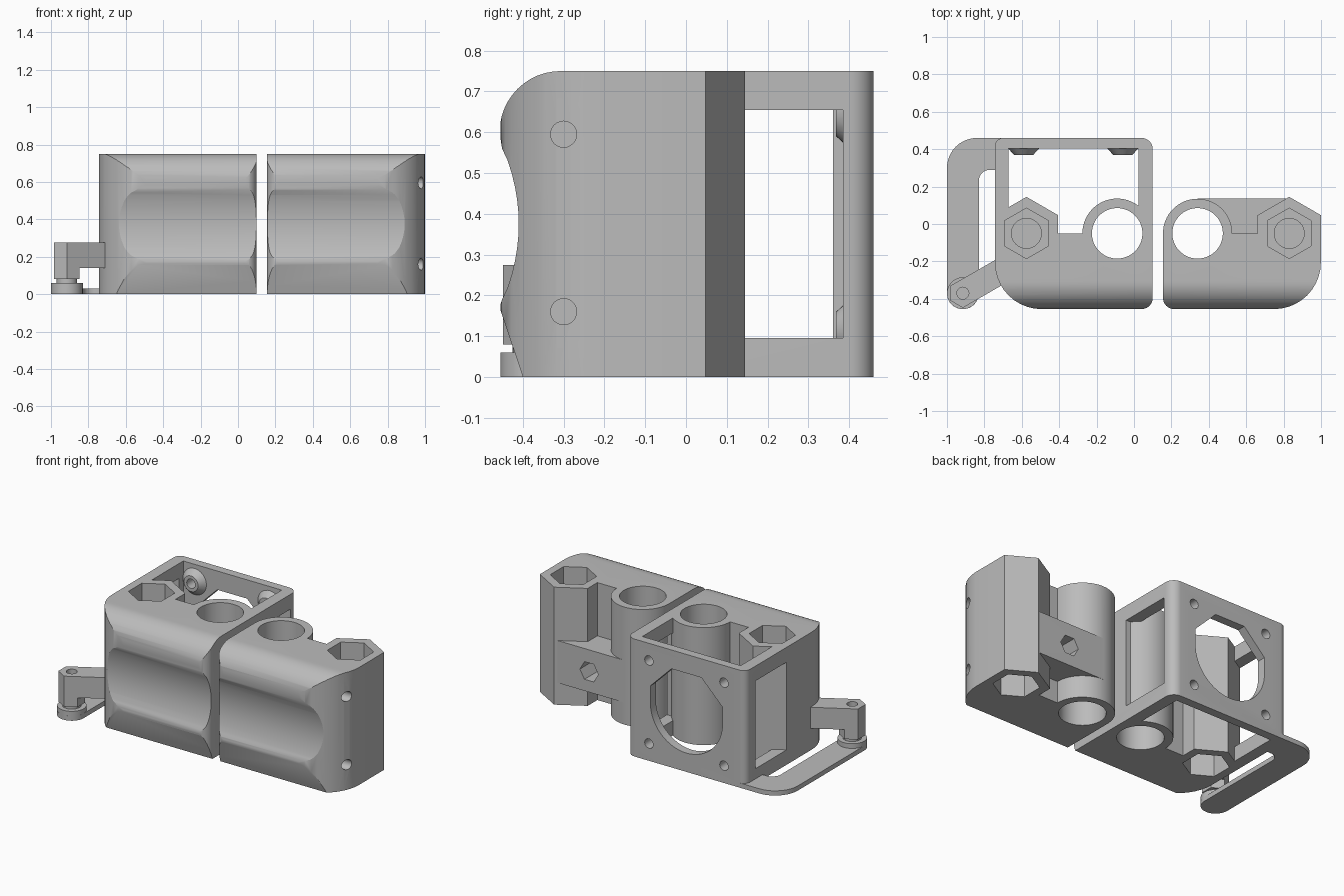
import bpy, bmesh, math
from mathutils import Vector, Matrix

cube = bpy.data.objects.get("Cube")
if cube:
    bpy.data.objects.remove(cube)

grey = bpy.data.materials.new("plain grey")
grey.use_nodes = True
grey.diffuse_color = (0.5, 0.5, 0.5, 1)
grey.node_tree.nodes["Principled BSDF"].inputs["Base Color"].default_value = (0.5, 0.5, 0.5, 1)

H = 0.75        # overall height
ROD_Y = -0.05   # line of the rods and nut columns
MID = H / 2


def rounded(corners, steps=10):
    """Polygon from (x, y, radius) corners, each replaced by a tangent arc."""
    out = []
    n = len(corners)
    for i, (x, y, r) in enumerate(corners):
        p = Vector((x, y))
        if r == 0:
            out.append(p)
            continue
        a = (Vector(corners[i - 1][:2]) - p).normalized()
        b = (Vector(corners[(i + 1) % n][:2]) - p).normalized()
        half = a.angle(b) / 2
        centre = p + (a + b).normalized() * r / math.sin(half)
        start = p + a * r / math.tan(half) - centre
        end = p + b * r / math.tan(half) - centre
        sweep = math.atan2(start.x * end.y - start.y * end.x, start.dot(end))
        out += [centre + Matrix.Rotation(sweep * k / steps, 2) @ start for k in range(steps + 1)]
    return out


def circle(x, y, r, n=48, turn=0.0):
    return [Vector((x + r * math.cos(turn + math.tau * k / n),
                    y + r * math.sin(turn + math.tau * k / n))) for k in range(n)]


def hexagon(x, y, r):
    return circle(x, y, r, 6, math.pi / 6)


def rect(x0, x1, y0, y1):
    return [Vector(p) for p in ((x0, y0), (x1, y0), (x1, y1), (x0, y1))]


def prism(name, outline, lo, hi, axis="z", taper=None):
    """Extrude an outline along an axis; taper gives a second outline for the far end."""
    def place(p, d):
        return {"z": (p[0], p[1], d), "x": (d, p[0], p[1]), "y": (p[0], d, p[1])}[axis]
    bm = bmesh.new()
    low = [bm.verts.new(place(p, lo)) for p in outline]
    high = [bm.verts.new(place(p, hi)) for p in (taper or outline)]
    bm.faces.new(low)
    bm.faces.new(high)
    for i in range(len(low)):
        bm.faces.new((low[i - 1], low[i], high[i], high[i - 1]))
    bmesh.ops.recalc_face_normals(bm, faces=bm.faces)
    mesh = bpy.data.meshes.new(name)
    bm.to_mesh(mesh)
    bm.free()
    mesh.materials.append(grey)
    obj = bpy.data.objects.new(name, mesh)
    bpy.context.collection.objects.link(obj)
    return obj


def combine(target, operation, *others):
    """Apply boolean operations in turn and remove the helper objects."""
    for other in others:
        mod = target.modifiers.new("combine", "BOOLEAN")
        mod.operation = operation
        mod.solver = "EXACT"
        mod.object = other
        bpy.context.view_layer.objects.active = target
        bpy.ops.object.modifier_apply(modifier=mod.name)
        bpy.data.objects.remove(other)


def finish(obj):
    bpy.ops.object.select_all(action="DESELECT")
    obj.select_set(True)
    bpy.context.view_layer.objects.active = obj
    bpy.ops.object.shade_smooth_by_angle(angle=math.radians(25))


def shape_front(body):
    """Rounded top edge, long finger groove and slanted foot of the front."""
    groove = [(-0.41 - 0.027 * (t / 5) ** 2, MID + 0.155 * t / 5) for t in range(-5, 6)]
    brow = [(-0.307 + 0.15 * math.cos(a), 0.6 + 0.15 * math.sin(a))
            for a in (math.pi - math.pi / 2 * k / 12 for k in range(13))]
    outline = ([(0.9, -0.1), (-0.366, -0.1), (-0.452, 0.155), (-0.457, 0.17), (-0.451, 0.19)]
               + groove + [(-0.451, 0.56)] + brow + [(0.9, H)])
    combine(body, "INTERSECT", prism("front_profile", outline, -2, 2, "x"))


def grip_holes(body, nut_x, rod_x):
    """Nut pockets at both ends, rod bore and the two cross holes."""
    combine(body, "DIFFERENCE",
            prism("top_nut", hexagon(nut_x, ROD_Y, 0.135), 0.55, 0.9),
            prism("low_nut", hexagon(nut_x, ROD_Y, 0.135), -0.1, 0.2),
            prism("top_bolt", circle(nut_x, ROD_Y, 0.08), 0.45, 0.6),
            prism("low_bolt", circle(nut_x, ROD_Y, 0.08), 0.15, 0.3),
            prism("rod_bore", circle(rod_x, ROD_Y, 0.135, 64), -0.1, 0.9))
    for z in (0.16, 0.595):
        combine(body, "DIFFERENCE", prism("cross_hole", circle(-0.3, z, 0.032, 24), -0.5, 1.2, "x"))


# Left-hand housing: front slab with a hollow square frame behind
housing = prism("frame_housing", rounded([(-0.744, -0.455, 0.25), (0.1, -0.455, 0.06),
                                          (0.1, 0.46, 0.06), (-0.744, 0.46, 0.045)]), 0, H)
combine(housing, "DIFFERENCE",
        prism("cavity", rect(-0.67, 0.025, ROD_Y, 0.405), -0.1, 0.9),
        prism("outer_window", rect(0.0, 0.36, 0.095, 0.655), -0.9, -0.6, "x"),
        prism("inner_window", rect(0.05, 0.385, 0.095, 0.655), 0.0, 0.2, "x"))
combine(housing, "UNION",
        prism("rod_sleeve", circle(-0.09, ROD_Y, 0.186, 64), 0, H),
        prism("nut_column", hexagon(-0.575, ROD_Y, 0.195), 0, H))
shape_front(housing)
grip_holes(housing, -0.575, -0.09)

# Back plate opening: round below, bevelled to a flat at the top
FX, R = -0.325, 0.255
k = R * math.tan(math.pi / 8)
opening = [(FX + R * math.cos(a), MID + R * math.sin(a))
           for a in (math.pi + math.pi * i / 32 for i in range(33))]
opening += [(FX + R, MID + k), (FX + k, MID + R), (FX - k, MID + R), (FX - R, MID + k)]
combine(housing, "DIFFERENCE", prism("opening", opening, 0.39, 0.6, "y"))

# Tapered screw bosses on the inside of the back plate
for sx in (-1, 1):
    for sz in (-1, 1):
        x, z = FX + sx * 0.265, MID + sz * 0.265
        combine(housing, "UNION", prism("boss", circle(x, z, 0.05, 32), 0.368, 0.41, "y",
                                        circle(x, z, 0.088, 32)))
        combine(housing, "DIFFERENCE", prism("screw", circle(x, z, 0.03, 24), 0.3, 0.6, "y"))
finish(housing)

# Right-hand clamp: slab, rod sleeve, nut column and cross beam
clamp = prism("clamp_half", rounded([(0.155, -0.455, 0.06), (0.999, -0.455, 0.25),
                                     (0.999, ROD_Y, 0), (0.155, ROD_Y, 0)]), 0, H)
combine(clamp, "UNION",
        prism("rod_sleeve", circle(0.34, ROD_Y, 0.185, 64), 0, H),
        prism("nut_column", hexagon(0.83, ROD_Y, 0.195), 0, H),
        prism("cross_beam", rect(0.34, 0.82, -0.1, 0.135), 0.14, 0.41))
shape_front(clamp)
grip_holes(clamp, 0.83, 0.34)
combine(clamp, "DIFFERENCE", prism("beam_hole", circle(0.59, 0.27, 0.065, 6), -0.04, 0.3, "y"))
finish(clamp)

# Flat hooked arm along the bottom
AX, AY = -0.915, -0.37
arm = prism("flat_arm", rounded([(-0.7, 0.46, 0), (-1, 0.46, 0.16), (-1, AY - 0.085, 0.084),
                                 (-0.83, AY - 0.085, 0.084), (-0.83, 0.29, 0.06), (-0.7, 0.29, 0)]),
            0, 0.03)
finish(arm)
finish(prism("arm_pad", circle(AX, AY, 0.085), 0, 0.06))
finish(prism("arm_neck", circle(AX, AY, 0.055, 32), 0.05, 0.09))

# Six-sided post and the strut that ties it to the housing
post = prism("hinge_post", hexagon(AX, AY, 0.078), 0.08, 0.275)
turn = Matrix.Rotation(math.pi / 6, 2)
strut = [turn @ p + Vector((AX, AY)) for p in rect(0, 0.25, -0.0675, 0.0675)]
combine(post, "UNION", prism("strut", strut, 0.14, 0.275))
combine(post, "DIFFERENCE", prism("pin_hole", circle(AX, AY, 0.032, 24), 0.12, 0.4))
finish(post)
